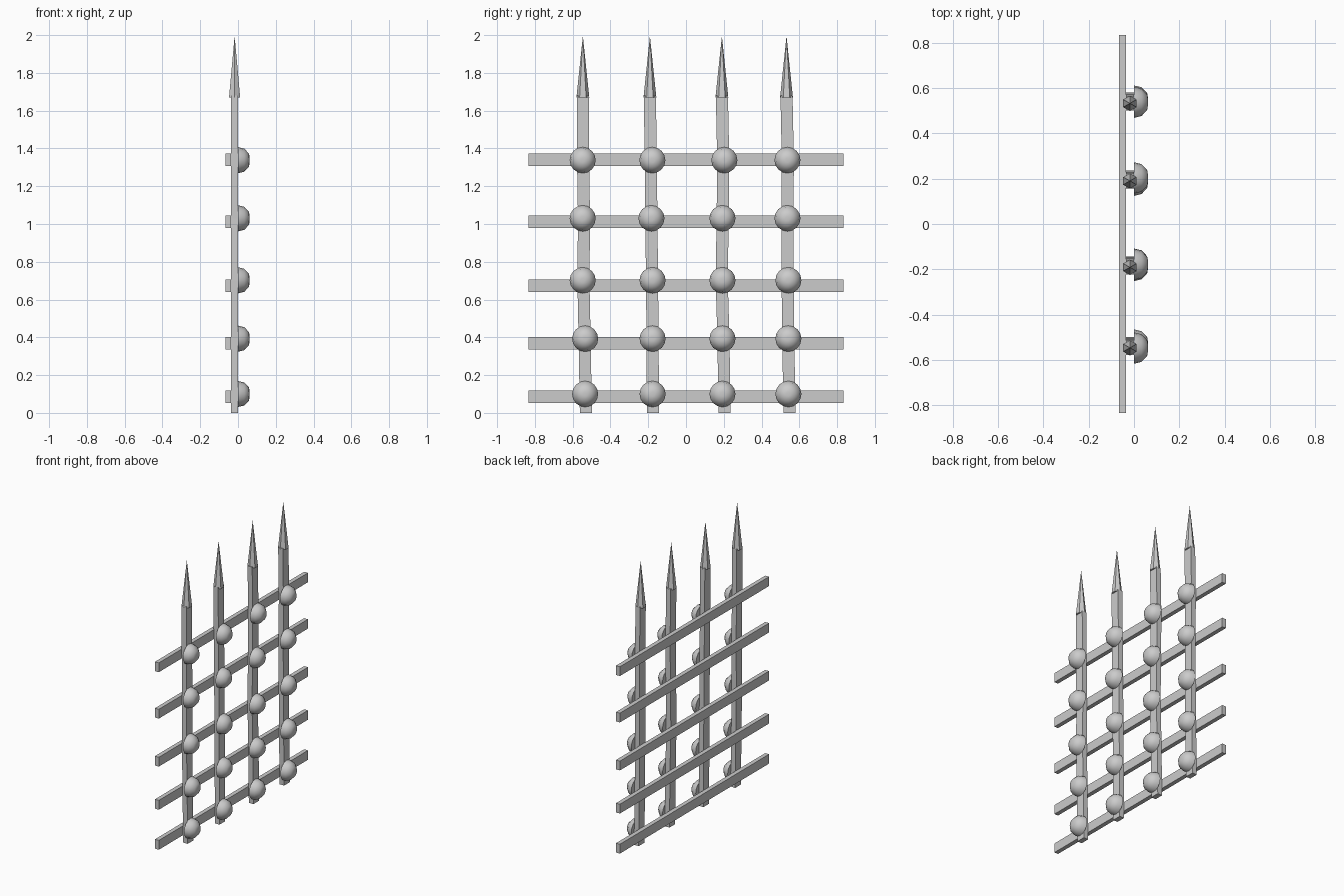
import bpy, bmesh
from math import pi, sin, cos, radians

if "Cube" in bpy.data.objects:
    bpy.data.objects.remove(bpy.data.objects["Cube"])

def finish(name, bm, smooth=False):
    bmesh.ops.recalc_face_normals(bm, faces=bm.faces[:])
    me = bpy.data.meshes.new(name)
    bm.to_mesh(me)
    bm.free()
    ob = bpy.data.objects.new(name, me)
    bpy.context.collection.objects.link(ob)
    if smooth:
        me.shade_smooth()
        me.set_sharp_from_angle(angle=radians(50))
    return ob

def loft(name, rings, smooth=False):
    """Skin a list of closed point rings and cap both ends."""
    bm = bmesh.new()
    loops = [[bm.verts.new(p) for p in r] for r in rings]
    n = len(rings[0])
    for a, b in zip(loops, loops[1:]):
        for i in range(n):
            j = (i + 1) % n
            bm.faces.new((a[i], a[j], b[j], b[i]))
    bm.faces.new(loops[0])
    bm.faces.new(loops[-1])
    return finish(name, bm, smooth)

# horizontal rails
for z in (0.085, 0.368, 0.673, 1.012, 1.34):
    loft("rail", [[(-0.066, y, z - 0.033), (-0.036, y, z - 0.033),
                   (-0.036, y, z + 0.033), (-0.066, y, z + 0.033)]
                  for y in (-0.833, 0.833)])

# slightly crooked upright bars, each topped with a six-sided spike
HEIGHTS = (0, 0.4, 0.7, 1.03, 1.34, 1.68)
UPRIGHTS = (
    (-0.530, -0.537, -0.543, -0.540, -0.545, -0.546),
    (-0.175, -0.177, -0.180, -0.183, -0.187, -0.191),
    (0.204, 0.198, 0.189, 0.194, 0.197, 0.190),
    (0.548, 0.541, 0.538, 0.537, 0.539, 0.532),
)
for ys in UPRIGHTS:
    loft("upright", [[(-0.036, y - 0.032, z), (0, y - 0.032, z),
                      (0, y + 0.032, z), (-0.036, y + 0.032, z)]
                     for y, z in zip(ys, HEIGHTS)])
    bm = bmesh.new()
    bmesh.ops.create_cone(bm, cap_ends=True, segments=6, radius1=0.034,
                          radius2=0, depth=0.325)
    bmesh.ops.translate(bm, verts=bm.verts, vec=(-0.018, ys[-1], 1.833))
    finish("spike", bm)

# domed rivets over every crossing
RIVETS = (
    (0.100, (-0.534, -0.177, 0.193, 0.542)),
    (0.393, (-0.534, -0.177, 0.193, 0.542)),
    (0.702, (-0.547, -0.177, 0.193, 0.542)),
    (1.030, (-0.547, -0.183, 0.193, 0.537)),
    (1.338, (-0.547, -0.178, 0.203, 0.537)),
)
for z, ys in RIVETS:
    for y in ys:
        loft("rivet", [[(x, y + r * cos(i * pi / 8), z + r * sin(i * pi / 8))
                        for i in range(16)]
                       for x, r in ((0, 0.069), (0.033, 0.061),
                                    (0.058, 0.035), (0.062, 0.012))], True)
